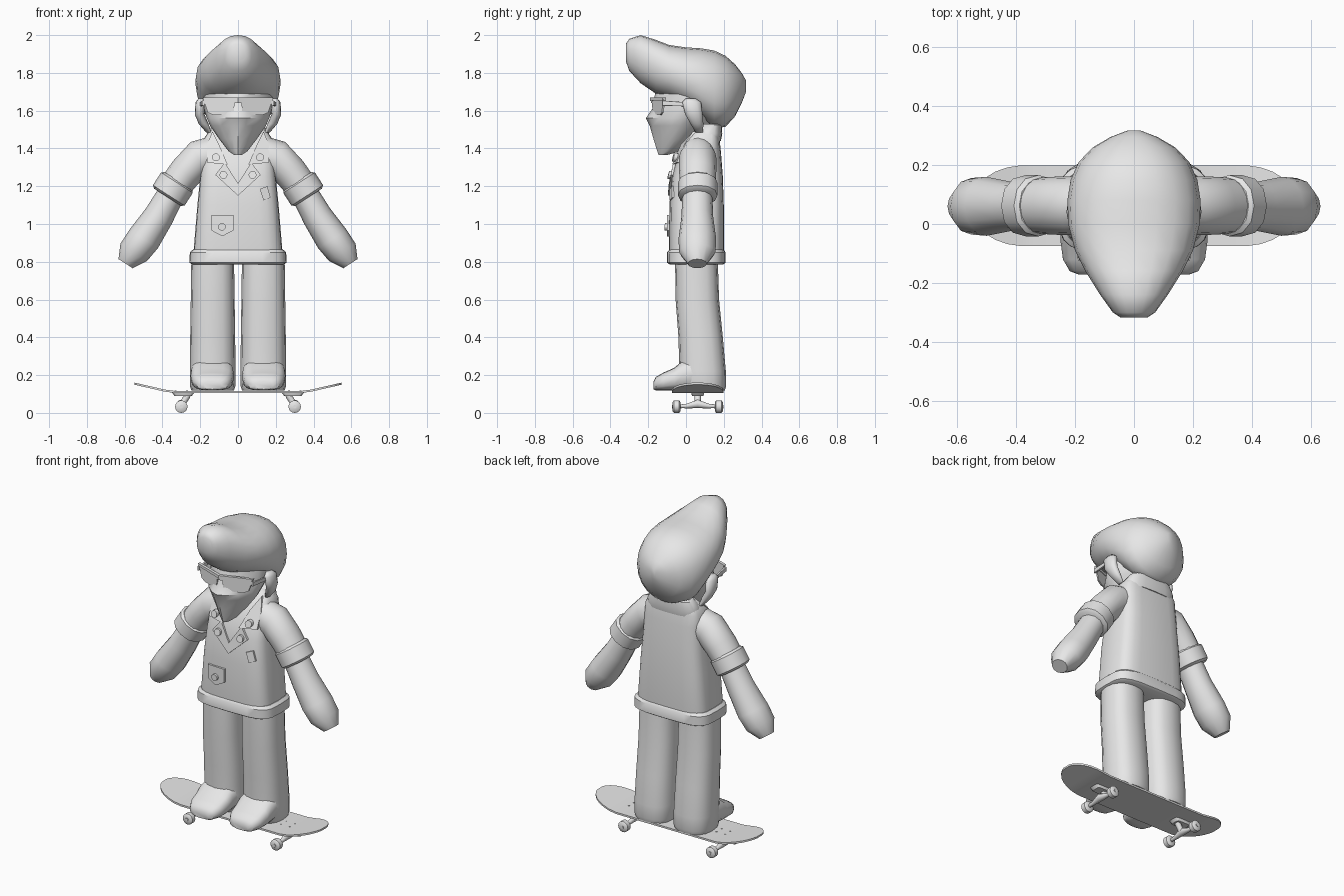
import bpy, bmesh, math
from mathutils import Vector as V

if "Cube" in bpy.data.objects:
    bpy.data.objects.remove(bpy.data.objects["Cube"])

GREY = bpy.data.materials.new("plain grey")
GREY.diffuse_color = (0.8, 0.8, 0.8, 1)
GREY.use_nodes = True
GREY.node_tree.nodes["Principled BSDF"].inputs["Base Color"].default_value = GREY.diffuse_color
X, Y, Z = V((1, 0, 0)), V((0, 1, 0)), V((0, 0, 1))


def finish(name, bm, mirror=False, angle=40):
    bmesh.ops.recalc_face_normals(bm, faces=bm.faces)
    me = bpy.data.meshes.new(name)
    bm.to_mesh(me)
    bm.free()
    me.materials.append(GREY)
    ob = bpy.data.objects.new(name, me)
    bpy.context.collection.objects.link(ob)
    bpy.ops.object.select_all(action='DESELECT')
    ob.select_set(True)
    bpy.context.view_layer.objects.active = ob
    bpy.ops.object.shade_smooth_by_angle(angle=math.radians(angle))
    if mirror:
        ob.modifiers.new("mirror", 'MIRROR').use_clip = False
    return ob


def ring(c, u, v, p=2.0, n=16):
    """Superellipse ring around c with half axes u and v."""
    out = []
    for i in range(n):
        a, b = math.cos(2 * math.pi * i / n), math.sin(2 * math.pi * i / n)
        a = math.copysign(abs(a) ** (2 / p), a) if abs(a) > 1e-6 else 0
        b = math.copysign(abs(b) ** (2 / p), b) if abs(b) > 1e-6 else 0
        out.append(V(c) + V(u) * a + V(v) * b)
    return out


def skin(name, rings, mirror=False, angle=40):
    """Skin a row of rings and cap both ends."""
    bm = bmesh.new()
    rows = [[bm.verts.new(p) for p in r] for r in rings]
    n = len(rows[0])
    for a, b in zip(rows, rows[1:]):
        for i in range(n):
            bm.faces.new((a[i], a[(i + 1) % n], b[(i + 1) % n], b[i]))
    bm.faces.new(rows[0])
    bm.faces.new(rows[-1])
    return finish(name, bm, mirror, angle)


def stack(name, rows, p=2.0, n=16, cx=0.0, **kw):
    """Rows of (z, half width, front y, back y)."""
    return skin(name, [ring((cx, (f + b) / 2, z), X * w, Y * (b - f) / 2, p, n)
                       for z, w, f, b in rows], **kw)


def along_y(name, rows, p=2.0, n=16, cx=0.0, **kw):
    """Rows of (y, half width, low z, high z)."""
    return skin(name, [ring((cx, y, (l + h) / 2), X * w, Z * (h - l) / 2, p, n)
                       for y, w, l, h in rows], **kw)


def plate(name, pts, yfun, out=0.012, back=0.012, mirror=False):
    """Outline in x,z laid on a front surface y = yfun(x, z)."""
    bm = bmesh.new()
    f = [bm.verts.new((x, yfun(x, z) - out, z)) for x, z in pts]
    b = [bm.verts.new((x, yfun(x, z) + back, z)) for x, z in pts]
    for i in range(len(pts)):
        j = (i + 1) % len(pts)
        bm.faces.new((f[i], f[j], b[j], b[i]))
    bm.faces.new(f)
    bm.faces.new(b)
    return finish(name, bm, mirror, 25)


def rod(name, a, b, r, n=12, mirror=True):
    a, b = V(a), V(b)
    d = (b - a).normalized()
    u = d.orthogonal().normalized()
    return skin(name, [ring(a, u * r, d.cross(u) * r, 2, n),
                       ring(b, u * r, d.cross(u) * r, 2, n)], mirror)


# ---- skateboard deck with raised rounded ends
deck = []
CY = 0.062
half = [0, .2, .34, .39, .43, .47, .50, .525, .54, .547]
for x in [-v for v in half[:0:-1]] + half:
    a = abs(x)
    h = 0.137 * math.sqrt(max(0, 1 - (max(0, a - .36) / .19) ** 2.3))
    z = 0.106 + max(0, a - .36) * .23
    deck.append([V((x, CY - h, z)), V((x, CY + h, z)),
                 V((x, CY + h, z + .011)), V((x, CY - h, z + .011))])
skin("deck", deck, angle=30)

# ---- trucks, wheels and bolts
skin("truck_base", [ring((.29, CY, .09), X * .045, Y * .03, 6),
                    ring((.29, CY, .107), X * .06, Y * .035, 6)], True)
rod("truck_kingpin", (.30, CY, .04), (.265, CY, .095), .017)
along_y("truck_hanger", [(CY - .1, .009, .026, .044), (CY - .06, .012, .024, .048),
                         (CY, .022, .025, .07), (CY + .06, .012, .024, .048),
                         (CY + .1, .009, .026, .044)], cx=.3, mirror=True)
for side, y in (("front", CY - .112), ("back", CY + .112)):
    along_y(side + "_wheel", [(y - .021, .024, .009, .057), (y - .014, .033, 0, .066),
                              (y + .014, .033, 0, .066), (y + .021, .024, .009, .057)],
            cx=.3, mirror=True)
    rod(side + "_axle_nut", (.3, y - .025, .033), (.3, y + .025, .033), .01, 6)
    for x in (.27, .33):
        yb = CY + (.025 if side == "back" else -.025)
        rod("deck_bolt", (x, yb, .11), (x, yb, .119), .005, 8)

# ---- trouser legs and shoes
stack("leg", [(.118, .112, -.02, .205), (.14, .12, -.032, .212), (.22, .121, -.035, .211),
              (.4, .119, -.04, .195), (.6, .116, -.055, .175), (.82, .113, -.058, .168)],
      p=2.5, cx=.134, mirror=True)
along_y("shoe", [(-.172, .05, .125, .165), (-.16, .082, .119, .19), (-.12, .105, .118, .213),
                 (-.06, .113, .118, .24), (-.02, .115, .118, .275), (.05, .112, .118, .30)],
        p=2.8, cx=.136, mirror=True)

# ---- jacket body
BODY = [(.80, .235, -.085, .195), (.86, .235, -.09, .2), (1.1, .215, -.088, .2),
        (1.25, .2, -.075, .195), (1.38, .19, -.04, .185), (1.45, .182, .005, .178),
        (1.49, .155, .04, .17), (1.515, .12, .06, .165)]
stack("jacket_body", BODY, p=4, n=24)
stack("jacket_hem", [(.785, .24, -.085, .195), (.795, .257, -.1, .21),
                     (.85, .255, -.1, .21), (.865, .238, -.088, .198)], p=4, n=24)


def chest(x, z):
    """Front surface of the jacket body."""
    for a, b in zip(BODY, BODY[1:]):
        if a[0] <= z <= b[0]:
            t = (z - a[0]) / (b[0] - a[0])
            w, f, k = (a[i] + (b[i] - a[i]) * t for i in (1, 2, 3))
            s = max(0, 1 - min(1, abs(x) / w) ** 4) ** .25
            return (f + k) / 2 - (k - f) / 2 * s
    return 0


# ---- collar, lapels, buttons, pocket and badge
stack("collar_band", [(1.44, .168, .03, .185), (1.48, .165, .045, .192),
                      (1.525, .135, .075, .188), (1.53, .12, .08, .175)], p=2.8, n=20)
plate("collar_flap", [(.135, 1.49), (.165, 1.42), (.165, 1.325), (.055, 1.315), (.10, 1.42)],
      chest, .016, .02, True)
plate("lapel", [(.12, 1.26), (.07, 1.325), (0, 1.215), (0, 1.15)], chest, .013, .015, True)


def disc(x, z, r):
    return [(x + r * math.cos(i * math.pi / 6), z + r * math.sin(i * math.pi / 6))
            for i in range(12)]


plate("collar_button", disc(.117, 1.353, .021), chest, .026, 0, True)
plate("lapel_button", disc(.077, 1.26, .021), chest, .023, 0, True)
plate("pocket", [(-.14, 1.048), (-.025, 1.048), (-.025, .965), (-.083, .935), (-.14, .965)],
      chest, .012)
plate("pocket_button", disc(-.085, .985, .02), chest, .024, 0)
plate("badge", [(.115, 1.185), (.155, 1.20), (.172, 1.14), (.135, 1.125)], chest, .009)

# ---- arms: sleeve, cuff, forearm with mitten hand
ARM, PERP = V((.54, 0, -.84)), V((.84, 0, .54))
sleeve = [(.12, 1.37, .2, .098, .085), (.21, 1.345, .42, .098, .1),
          (.28, 1.27, .8, .09, .098), (.34, 1.19, 1.0, .085, .093)]
skin("sleeve", [ring((x, .062, z), V((math.sin(t), 0, math.cos(t))) * u, Y * v)
                for x, z, t, u, v in sleeve], True)
skin("cuff", [ring(V((.345, .062, 1.185)) + ARM * o, PERP * r, Y * (r + .004), 2.2, 12)
              for o, r in ((-.052, .086), (-.04, .1), (.04, .1), (.052, .084))], True)
forearm = [(.33, 1.2, .07, .078), (.42, 1.04, .08, .084), (.50, .92, .09, .1),
           (.552, .85, .084, .096), (.595, .79, .045, .05)]
skin("forearm", [ring((x, .06, z), PERP * u, Y * v, 2, 12) for x, z, u, v in forearm],
     True, 50)

# ---- head, ears and swept-up hair
stack("face", [(1.365, .02, -.145, -.1), (1.385, .05, -.152, -.03), (1.45, .10, -.172, .07),
               (1.52, .148, -.192, .13), (1.56, .165, -.213, .17), (1.61, .18, -.178, .2),
               (1.70, .185, -.162, .2), (1.78, .18, -.14, .2)], p=1.5)
skin("ear", [ring((x, y, z), X * rx, Y * ry, 2, 12) for z, x, y, rx, ry in
             ((1.665, .195, .025, .014, .025), (1.645, .2, .03, .025, .05),
              (1.58, .203, .042, .026, .046), (1.53, .182, .058, .026, .034),
              (1.485, .155, .07, .014, .02))], True, 60)
along_y("hair", [(-.318, .045, 1.86, 1.955), (-.30, .072, 1.81, 1.98), (-.24, .115, 1.745, 2.0),
                 (-.16, .165, 1.69, 1.975), (-.09, .2, 1.665, 1.948), (0, .223, 1.62, 1.935),
                 (.08, .226, 1.56, 1.93), (.15, .215, 1.505, 1.918), (.21, .188, 1.515, 1.89),
                 (.26, .14, 1.57, 1.845), (.295, .08, 1.64, 1.8), (.318, .02, 1.7, 1.76)],
        p=2.2, n=20, angle=60)

# ---- glasses
plate("glasses_front", [(0, 1.64), (.018, 1.64), (.024, 1.58), (.13, 1.577), (.16, 1.59),
                        (.187, 1.668), (0, 1.668)],
      lambda x, z: -.182 + .36 * x, .004, .006, True)
skin("glasses_temple", [ring((.184, -.125, 1.64), X * .006, Z * .014, 6, 8),
                        ring((.2, .03, 1.632), X * .006, Z * .01, 6, 8)], True)
plate("glasses_brow", [(0, 1.652), (.18, 1.655), (.187, 1.67), (0, 1.67)],
      lambda x, z: -.182 + .36 * x, .009, .009, True)
